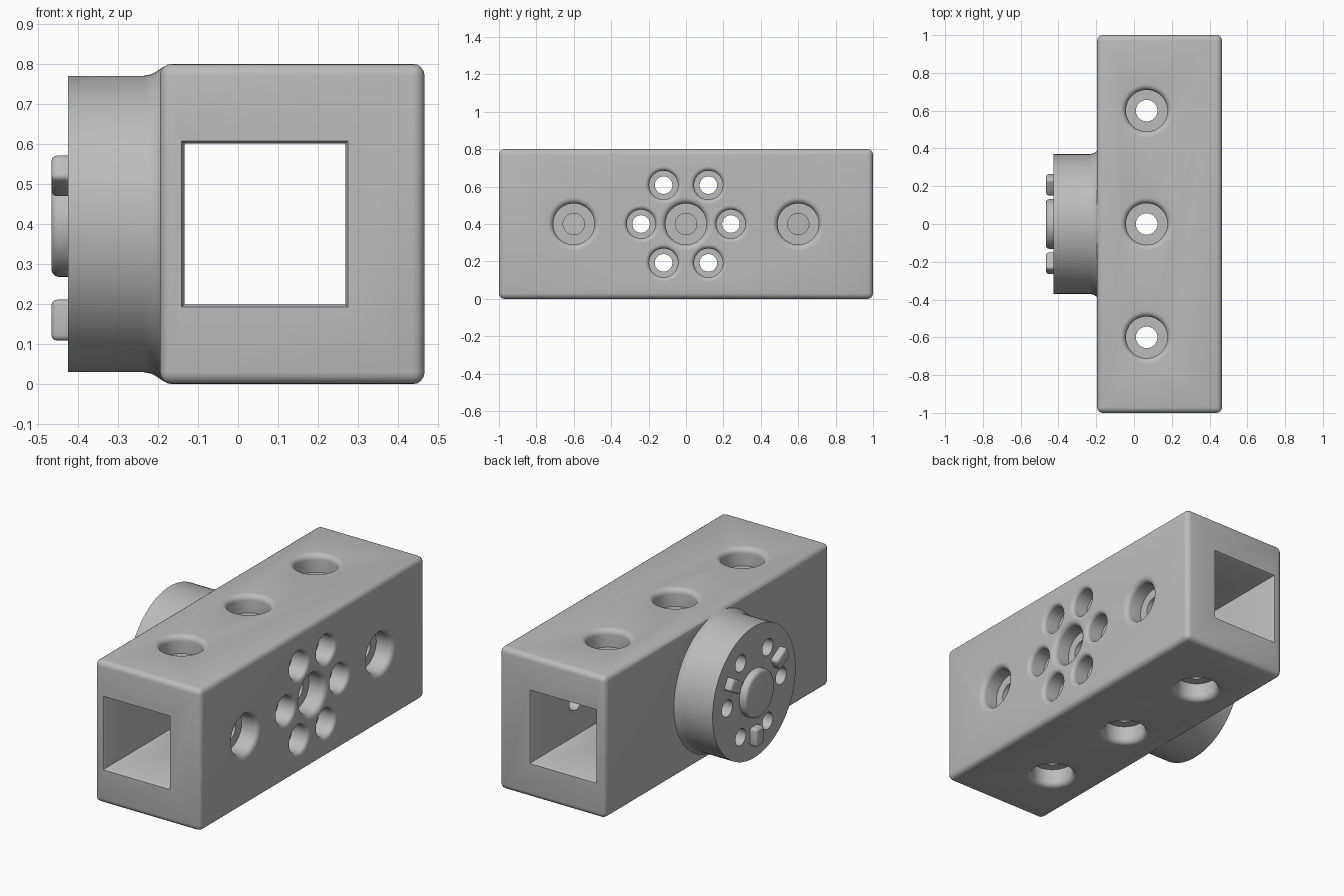
import bpy, bmesh, math
from mathutils import Matrix, Vector

if "Cube" in bpy.data.objects:
    bpy.data.objects.remove(bpy.data.objects["Cube"])

GREY = (0.5, 0.5, 0.5, 1)
mat = bpy.data.materials.new("grey plastic")
mat.use_nodes = True
mat.diffuse_color = GREY
mat.node_tree.nodes["Principled BSDF"].inputs["Base Color"].default_value = GREY

MID_Z, LEFT, RIGHT, AXIS_X = 0.4, -0.195, 0.466, 0.067


def make(name, bm):
    bmesh.ops.recalc_face_normals(bm, faces=bm.faces)
    mesh = bpy.data.meshes.new(name)
    bm.to_mesh(mesh)
    bm.free()
    mesh.materials.append(mat)
    ob = bpy.data.objects.new(name, mesh)
    bpy.context.collection.objects.link(ob)
    return ob


def lathe(name, profile, origin, direction, segs=48, spin=0.0):
    """Turned solid from (radius, distance) pairs along a direction."""
    bm = bmesh.new()
    rings = []
    for r, h in profile:
        angles = [spin + 2 * math.pi * i / segs for i in range(segs)]
        rings.append([bm.verts.new((r * math.cos(a), r * math.sin(a), h)) for a in angles])
    for a, b in zip(rings, rings[1:]):
        for i in range(segs):
            j = (i + 1) % segs
            bm.faces.new((a[i], a[j], b[j], b[i]))
    bm.faces.new(rings[0])
    bm.faces.new(rings[-1])
    turn = Vector(direction).to_track_quat('Z', 'Y').to_matrix().to_4x4()
    bm.transform(Matrix.Translation(origin) @ turn)
    return make(name, bm)


def box(name, size, matrix, bevel, segments):
    bm = bmesh.new()
    bmesh.ops.create_cube(bm, size=1)
    bm.transform(Matrix.Diagonal((*size, 1)))
    bmesh.ops.bevel(bm, geom=bm.edges[:], offset=bevel, segments=segments,
                    profile=0.5, affect='EDGES')
    bm.transform(matrix)
    return make(name, bm)


def combine(target, other, operation):
    mod = target.modifiers.new(operation, 'BOOLEAN')
    mod.operation, mod.object, mod.solver = operation, other, 'EXACT'
    bpy.context.view_layer.objects.active = target
    bpy.ops.object.modifier_apply(modifier=mod.name)
    bpy.data.objects.remove(other)


def hole(wide, narrow, length, origin, direction, fillet=0.03):
    """Counterbored hole with a rounded rim, cut into the beam."""
    steps = [math.pi / 2 * i / 6 for i in range(7)]
    profile = [(wide + fillet, -0.05)]
    profile += [(wide + fillet - fillet * math.sin(a), fillet - fillet * math.cos(a))
                for a in steps]
    profile += [(wide, 0.1), (narrow, 0.1), (narrow, length)]
    combine(beam, lathe("hole_cutter", profile, origin, direction), 'DIFFERENCE')


# Rounded square beam
beam = box("beam", (RIGHT - LEFT, 2, 0.8),
           Matrix.Translation(((LEFT + RIGHT) / 2, 0, MID_Z)), 0.03, 4)

# Round mounting boss with a flared foot
boss = lathe("boss", [(0.37, 0.425), (0.37, 0.235), (0.374, 0.215), (0.383, 0.2),
                      (0.393, 0.185), (0.398, 0.165), (0.398, 0.15)],
             (0, 0, MID_Z), (-1, 0, 0), 96)
combine(beam, boss, 'UNION')

# Square tunnel with chamfered mouths
root2 = math.sqrt(2)
tunnel = lathe("tunnel_cutter", [(s * root2, y) for s, y in
               ((0.213, -1.01), (0.201, -0.988), (0.201, 0.988), (0.213, 1.01))],
               (AXIS_X, 0, MID_Z), (0, 1, 0), 4, math.pi / 4)
combine(beam, tunnel, 'DIFFERENCE')

# Large counterbored holes on the top, bottom and side
for y in (-0.6, 0, 0.6):
    hole(0.11, 0.057, 0.25, (AXIS_X, y, 0.8), (0, 0, -1))
    hole(0.11, 0.057, 0.25, (AXIS_X, y, 0), (0, 0, 1))
    hole(0.11, 0.057, 0.25, (RIGHT, y, MID_Z), (-1, 0, 0))

# Ring of six small holes running through to the boss face
for k in range(6):
    a = k * math.pi / 3
    hole(0.077, 0.047, 1.0, (RIGHT, 0.24 * math.cos(a), MID_Z + 0.24 * math.sin(a)),
         (-1, 0, 0), 0.022)

# Centre knob and three locating lugs on the boss face
knob = lathe("centre_knob", [(0.132, 0.41), (0.132, 0.448), (0.129, 0.457),
                             (0.123, 0.463), (0.114, 0.466)], (0, 0, MID_Z), (-1, 0, 0), 64)
parts = [beam, knob]
for k, deg in enumerate((30, 150, 270)):
    place = (Matrix.Translation((0, 0, MID_Z)) @ Matrix.Rotation(math.radians(deg), 4, 'X')
             @ Matrix.Translation((-0.431, 0.24, 0)))
    parts.append(box(f"locating_lug_{k + 1}", (0.07, 0.102, 0.07), place, 0.014, 3))

# Smooth curved surfaces while keeping crisp edges
bpy.ops.object.select_all(action='DESELECT')
for ob in parts:
    ob.select_set(True)
bpy.context.view_layer.objects.active = beam
bpy.ops.object.shade_smooth_by_angle(angle=math.radians(32))
